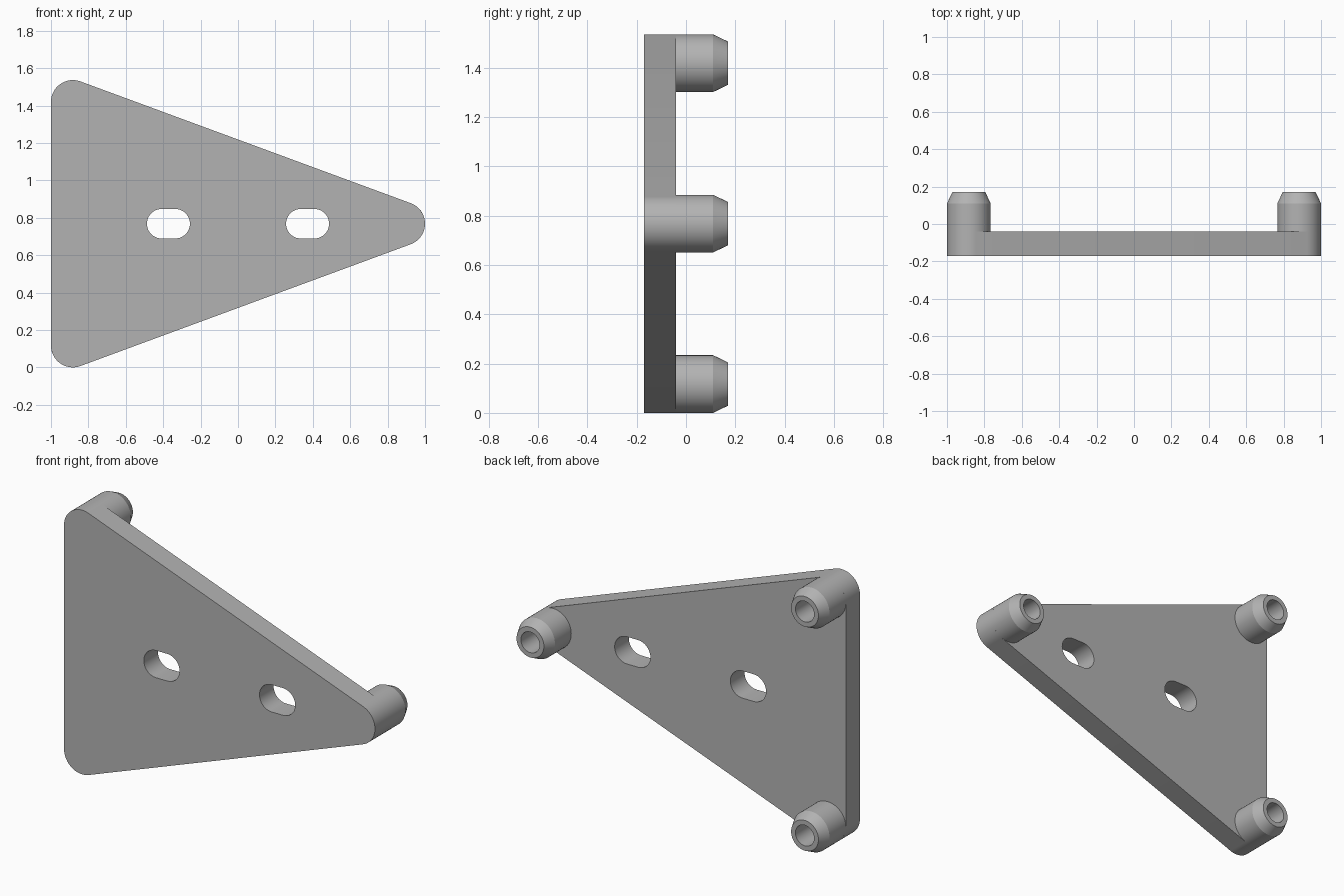
import bpy, bmesh, math
from mathutils import Vector, Matrix

cube = bpy.data.objects.get("Cube")
if cube:
    bpy.data.objects.remove(cube, do_unlink=True)

FRONT, BACK, POST_END = -0.17, -0.04, 0.17
R = 0.117                      # corner and post radius
MID = 0.768                    # height of the centre line
TIP = (0.883, MID)
TOP = (-0.883, 2 * MID - R)
LOW = (-0.883, R)

grey = bpy.data.materials.new("plain_grey")
grey.use_nodes = True
GREY = (0.45, 0.45, 0.45, 1)
grey.diffuse_color = GREY
grey.node_tree.nodes["Principled BSDF"].inputs["Base Color"].default_value = GREY


def arc(centre, radius, start, end, steps):
    """Points on an arc in the x-z plane."""
    angles = [start + (end - start) * i / steps for i in range(steps + 1)]
    return [(centre[0] + radius * math.cos(a), centre[1] + radius * math.sin(a))
            for a in angles]


def finish(bm, name):
    bmesh.ops.recalc_face_normals(bm, faces=bm.faces)
    mesh = bpy.data.meshes.new(name)
    bm.to_mesh(mesh)
    bm.free()
    mesh.materials.append(grey)
    obj = bpy.data.objects.new(name, mesh)
    bpy.context.collection.objects.link(obj)
    bpy.ops.object.select_all(action='DESELECT')
    obj.select_set(True)
    bpy.context.view_layer.objects.active = obj
    bpy.ops.object.shade_smooth_by_angle(angle=math.radians(25))
    return obj


# Triangular plate with rounded corners and two slots
lean = math.atan2(TIP[0] - TOP[0], TOP[1] - TIP[1])
outline = (arc(TIP, R, -lean, lean, 20)
           + arc(TOP, R, lean, math.pi, 16)
           + arc(LOW, R, math.pi, 2 * math.pi - lean, 16))
loops = [outline]
half = math.pi / 2
for x in (-0.372, 0.372):
    loops.append(arc((x + 0.036, MID), 0.079, -half, half, 20)
                 + arc((x - 0.036, MID), 0.079, half, 3 * half, 20))

bm = bmesh.new()
edges = []
for loop in loops:
    verts = [bm.verts.new((x, FRONT, z)) for x, z in loop]
    edges += [bm.edges.new((verts[i - 1], verts[i])) for i in range(len(verts))]
bmesh.ops.triangle_fill(bm, edges=edges, use_beauty=True, normal=Vector((0, -1, 0)))
solid = bmesh.ops.extrude_face_region(bm, geom=bm.faces[:], use_keep_orig=True)
moved = [g for g in solid["geom"] if isinstance(g, bmesh.types.BMVert)]
bmesh.ops.translate(bm, verts=moved, vec=(0, BACK - FRONT, 0))
finish(bm, "plate")

# Chamfered posts with blind holes, turned around the y axis
PROFILE = [(R, BACK), (R, 0.11), (0.088, POST_END), (0.06, POST_END),
           (0.06, BACK + 0.002), (0, BACK + 0.002)]
for name, (cx, cz) in (("tip_post", TIP), ("upper_post", TOP), ("lower_post", LOW)):
    bm = bmesh.new()
    verts = [bm.verts.new((r, y, 0)) for r, y in PROFILE]
    line = [bm.edges.new(pair) for pair in zip(verts, verts[1:])]
    bmesh.ops.spin(bm, geom=verts + line, cent=(0, 0, 0), axis=(0, 1, 0),
                   angle=2 * math.pi, steps=48, use_merge=True)
    bmesh.ops.remove_doubles(bm, verts=bm.verts, dist=0.0005)
    bmesh.ops.transform(bm, matrix=Matrix.Translation((cx, 0, cz)), verts=bm.verts)
    finish(bm, name)
